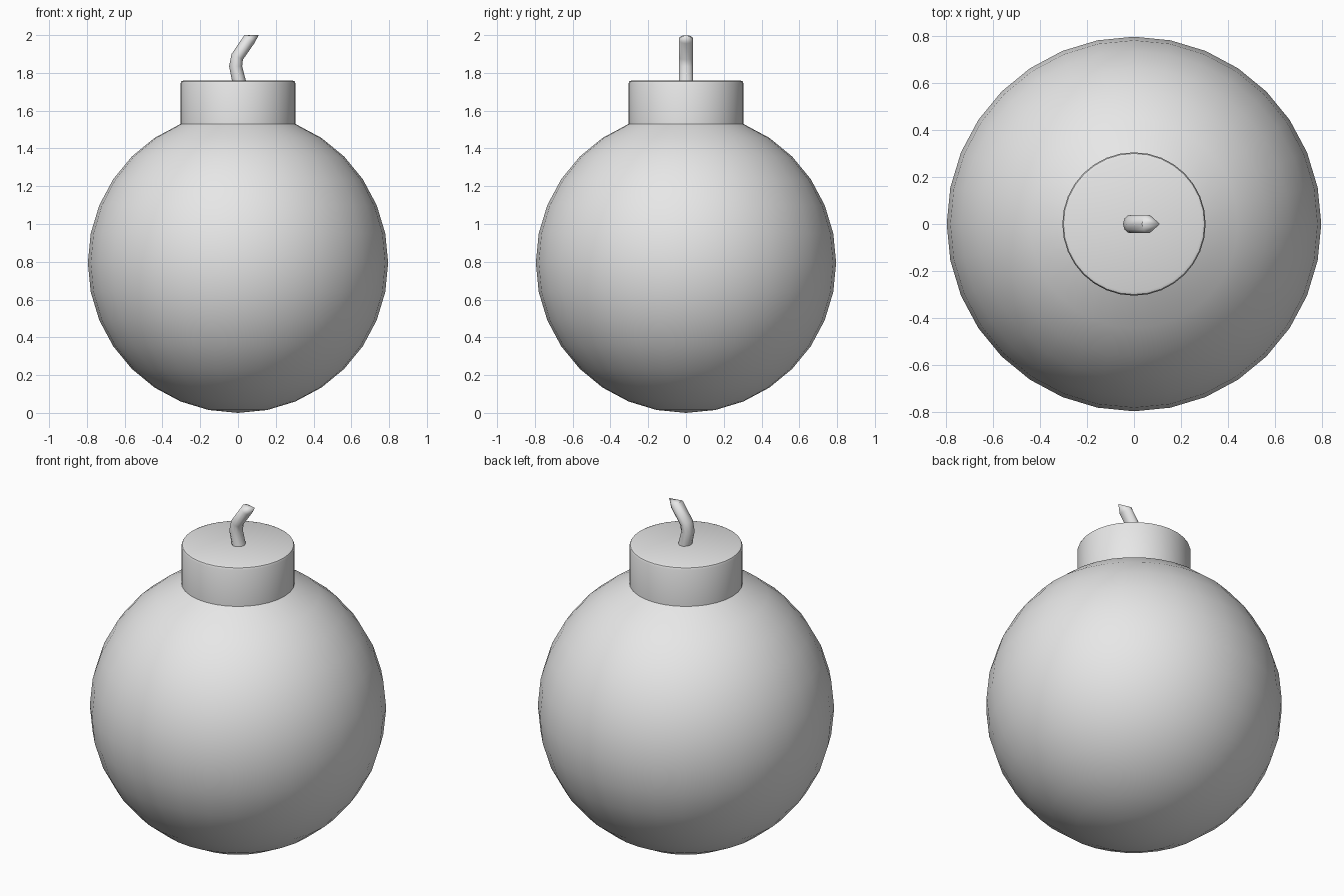
import bpy
import bmesh
from math import cos, sin, pi, radians
from mathutils import Matrix, Vector

cube = bpy.data.objects.get("Cube")
if cube:
    bpy.data.objects.remove(cube, do_unlink=True)

RADIUS = 0.795
SIDES = 32
NECK_ANGLE = radians(22.5)
NECK_RADIUS = RADIUS * sin(NECK_ANGLE)
NECK_Z = RADIUS * (1 + cos(NECK_ANGLE))
CAP_TOP = 1.76

grey = bpy.data.materials.new("light grey")
grey.use_nodes = True
grey.diffuse_color = (0.8, 0.8, 0.8, 1)
grey.node_tree.nodes["Principled BSDF"].inputs["Base Color"].default_value = (0.8, 0.8, 0.8, 1)


def finish(name, bm, angle):
    """Turn a bmesh into a smooth-shaded object with sharp edges kept."""
    bmesh.ops.recalc_face_normals(bm, faces=bm.faces)
    mesh = bpy.data.meshes.new(name)
    bm.to_mesh(mesh)
    bm.free()
    mesh.materials.append(grey)
    obj = bpy.data.objects.new(name, mesh)
    bpy.context.collection.objects.link(obj)
    bpy.ops.object.select_all(action="DESELECT")
    obj.select_set(True)
    bpy.context.view_layer.objects.active = obj
    bpy.ops.object.shade_smooth_by_angle(angle=radians(angle))
    return obj


# Round body, open where the cap sits
bm = bmesh.new()
bmesh.ops.create_uvsphere(bm, u_segments=SIDES, v_segments=SIDES // 2, radius=RADIUS,
                          matrix=Matrix.Translation((0, 0, RADIUS)))
hidden = [v for v in bm.verts if v.co.z > NECK_Z + 0.01]
bmesh.ops.delete(bm, geom=hidden, context="VERTS")
finish("round_body", bm, 40)

# Cylindrical cap rising from the neck, with a softened top rim
bm = bmesh.new()
height = CAP_TOP - NECK_Z
bmesh.ops.create_cone(bm, cap_ends=True, segments=SIDES, radius1=NECK_RADIUS,
                      radius2=NECK_RADIUS, depth=height,
                      matrix=Matrix.Translation((0, 0, NECK_Z + height / 2)))
bottom = [f for f in bm.faces if all(v.co.z < NECK_Z + 0.01 for v in f.verts)]
bmesh.ops.delete(bm, geom=bottom, context="FACES_ONLY")
rim = [e for e in bm.edges if all(v.co.z > CAP_TOP - 0.01 for v in e.verts)]
bmesh.ops.bevel(bm, geom=rim, offset=0.016, segments=2, profile=0.5, affect="EDGES")
finish("cap", bm, 40)

# Bent fuse: rings given by their left and right edge points, ending in a slanted tip
rings = [((-0.03, 1.75), (0.044, 1.75)),
         ((-0.047, 1.835), (0.022, 1.835)),
         ((-0.034, 1.9), (0.026, 1.87)),
         ((0.034, 2.0), (0.085, 1.955))]
FUSE_SIDES = 10
bm = bmesh.new()
loops = []
for left, right in rings:
    a = Vector((left[0], 0, left[1]))
    b = Vector((right[0], 0, right[1]))
    centre, half = (a + b) / 2, (a - b) / 2
    loops.append([bm.verts.new(centre + half * cos(t) + Vector((0, 0.04 * sin(t), 0)))
                  for t in (2 * pi * i / FUSE_SIDES for i in range(FUSE_SIDES))])
tip = bm.verts.new((0.11, 0, 2.0))
for i in range(FUSE_SIDES):
    j = (i + 1) % FUSE_SIDES
    for low, high in zip(loops, loops[1:]):
        bm.faces.new((low[i], low[j], high[j], high[i]))
    bm.faces.new((loops[-1][i], loops[-1][j], tip))
finish("fuse", bm, 50)
